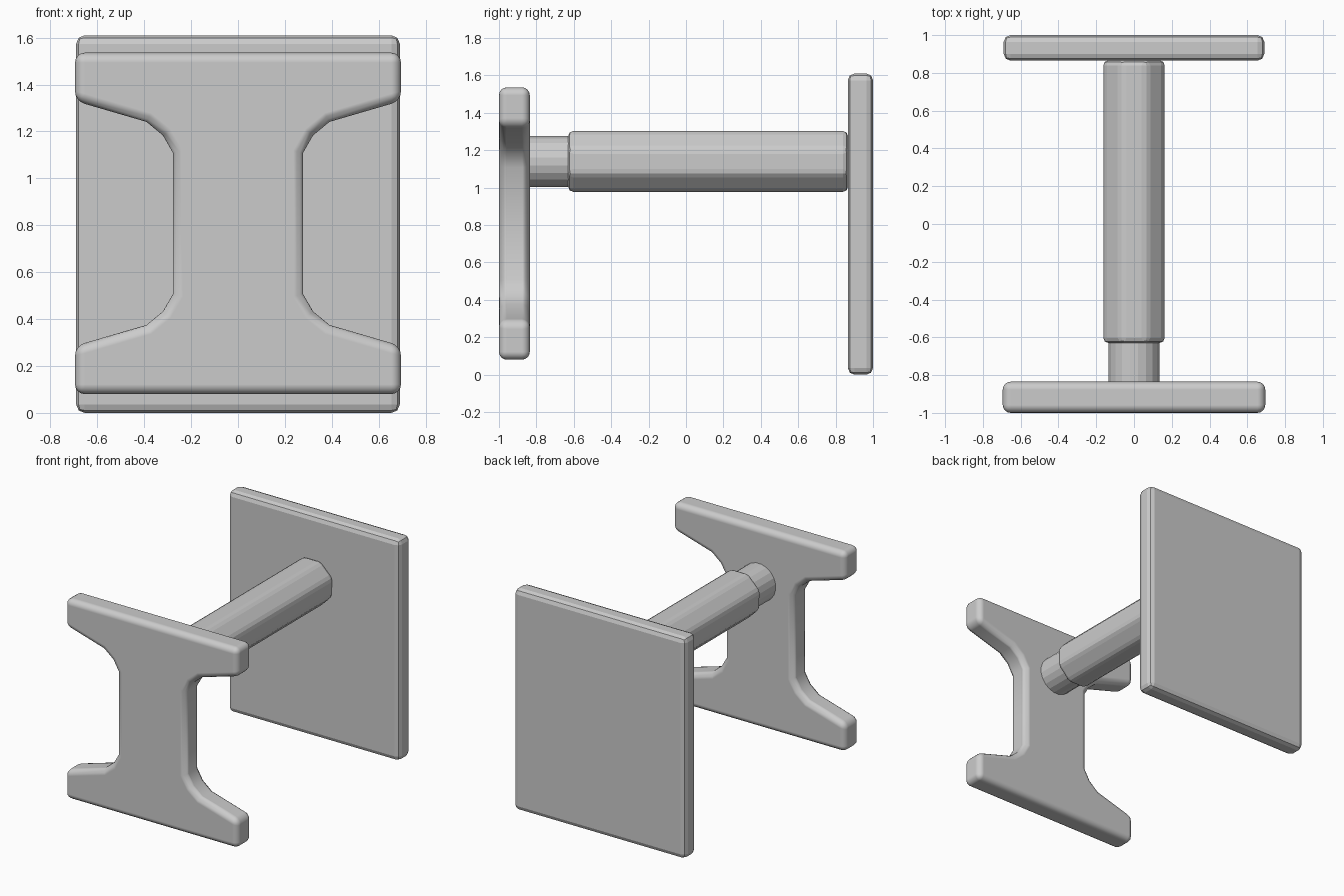
import bpy, bmesh, math
from mathutils import Matrix

old = bpy.data.objects.get("Cube")
if old:
    bpy.data.objects.remove(old, do_unlink=True)

grey = bpy.data.materials.new("plain_grey")
grey.use_nodes = True
COLOUR = (0.6, 0.6, 0.6, 1)
grey.diffuse_color = COLOUR
grey.node_tree.nodes["Principled BSDF"].inputs["Base Color"].default_value = COLOUR


def finish(name, bm, bevel=0, segments=2, smooth=False):
    """Turn a bmesh into a grey object with rounded sharp edges."""
    bmesh.ops.recalc_face_normals(bm, faces=bm.faces)
    mesh = bpy.data.meshes.new(name)
    bm.to_mesh(mesh)
    bm.free()
    mesh.materials.append(grey)
    obj = bpy.data.objects.new(name, mesh)
    bpy.context.collection.objects.link(obj)
    for face in mesh.polygons:
        face.use_smooth = smooth
    if bevel:
        mod = obj.modifiers.new("rounded_edges", 'BEVEL')
        mod.width = bevel
        mod.segments = segments
        mod.limit_method = 'ANGLE'
        mod.angle_limit = math.radians(40)
        mod.harden_normals = smooth
    return obj


def prism(points, y0, y1):
    """Extrude an x/z outline from y0 to y1."""
    bm = bmesh.new()
    face = bm.faces.new([bm.verts.new((x, y0, z)) for x, z in points])
    new = bmesh.ops.extrude_face_region(bm, geom=[face])["geom"]
    moved = [v for v in new if isinstance(v, bmesh.types.BMVert)]
    bmesh.ops.translate(bm, verts=moved, vec=(0, y1 - y0, 0))
    return bm


def ring(sides, radius, z):
    """Regular outline with a flat side on top."""
    angles = [math.tau * (i + 0.5) / sides for i in range(sides)]
    return [(radius * math.sin(a), z + radius * math.cos(a)) for a in angles]


# Back plate: slab with narrow faceted edges
W, H = 0.69, 1.61
finish("back_plate", prism([(-W, 0), (W, 0), (W, H), (-W, H)], 0.865, 1.0), 0.036)

# Outer tube: octagon with rounded corners and ends
AXIS = 1.14
tube = prism(ring(8, 0.176, AXIS), -0.63, 0.866)
edges = [e for e in tube.edges]
bmesh.ops.bevel(tube, geom=edges, offset=0.027, segments=2, profile=0.5,
                affect='EDGES', clamp_overlap=True)
finish("outer_tube", tube)

# Inner rod joining the tube and the front plate
finish("inner_rod", prism(ring(20, 0.138, AXIS), -0.86, -0.58))

# Front plate: I-shaped outline mirrored from one quarter
MID = 0.808
quarter = [(0.277, 0.30), (0.32, 0.375), (0.39, 0.433), (0.695, 0.522), (0.695, 0.728)]
right = [(x, -z) for x, z in reversed(quarter)] + quarter
outline = right + [(-x, -z) for x, z in right]
finish("front_plate", prism([(x, MID + z) for x, z in outline], -1.0, -0.835),
       0.042, 4, True)
